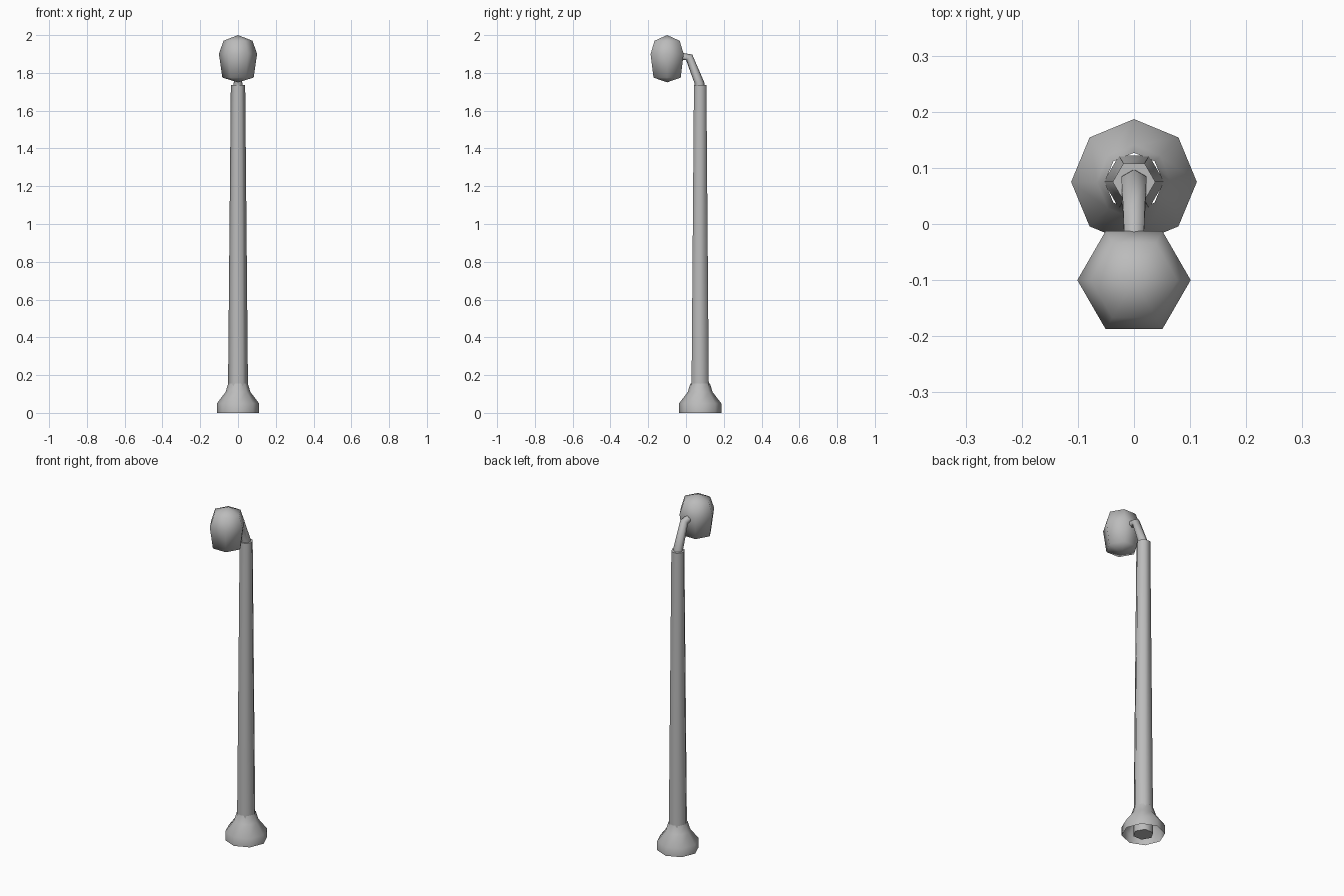
import bpy, bmesh, math
from mathutils import Vector

cube = bpy.data.objects.get("Cube")
if cube:
    bpy.data.objects.remove(cube)

metal = bpy.data.materials.new("grey_metal")
metal.use_nodes = True
metal.diffuse_color = (0.5, 0.5, 0.5, 1)
metal.node_tree.nodes["Principled BSDF"].inputs["Base Color"].default_value = (0.5, 0.5, 0.5, 1)


def loft(name, sides, rings, start=0.0, caps=(False, False), angle=180):
    """Join rings of (centre, radius, tilt about x); radius 0 makes a point."""
    bm = bmesh.new()
    loops = []
    for centre, radius, tilt in rings:
        loop = []
        for i in range(sides if radius else 1):
            a = start + math.tau * i / sides
            x, v = radius * math.cos(a), radius * math.sin(a)
            offset = Vector((x, v * math.cos(tilt), v * math.sin(tilt)))
            loop.append(bm.verts.new(Vector(centre) + offset))
        loops.append(loop)
    for low, high in zip(loops, loops[1:]):
        for i in range(sides):
            j = (i + 1) % sides
            corners = [low[i % len(low)], low[j % len(low)],
                       high[j % len(high)], high[i % len(high)]]
            bm.faces.new(list(dict.fromkeys(corners)))
    if caps[0]:
        bm.faces.new(loops[0][::-1])
    if caps[1]:
        bm.faces.new(loops[-1])
    mesh = bpy.data.meshes.new(name)
    bm.to_mesh(mesh)
    bm.free()
    mesh.materials.append(metal)
    obj = bpy.data.objects.new(name, mesh)
    bpy.context.collection.objects.link(obj)
    bpy.ops.object.select_all(action='DESELECT')
    obj.select_set(True)
    bpy.context.view_layer.objects.active = obj
    bpy.ops.object.shade_smooth_by_angle(angle=math.radians(angle))
    return obj


def upright(y, profile):
    return [((0, y, z), r, 0) for r, z in profile]


POLE_Y, HEAD_Y = 0.075, -0.1

# Flared base skirt, open below and above
loft("base", 8, upright(POLE_Y, [(0.112, 0), (0.112, 0.05), (0.066, 0.11), (0.052, 0.155)]))

# Tapered six-sided pole
loft("pole", 6, upright(POLE_Y, [(0.054, 0), (0.038, 1.737)]), caps=(True, True), angle=65)

# Bent arm from the pole top into the back of the lamp
loft("arm", 6, [((0, 0.072, 1.725), 0.026, 0.1),
                ((0, 0.071, 1.747), 0.026, 0.1),
                ((0, 0.017, 1.882), 0.022, 0.75),
                ((0, -0.03, 1.888), 0.02, math.pi / 2)],
     start=math.pi / 6, caps=(True, True), angle=65)

# Six-sided lamp head, rounded above and shallow below
loft("lamp_head", 6, upright(HEAD_Y, [(0, 1.75), (0.083, 1.775), (0.101, 1.9), (0.077, 1.97), (0, 2.0)]))
